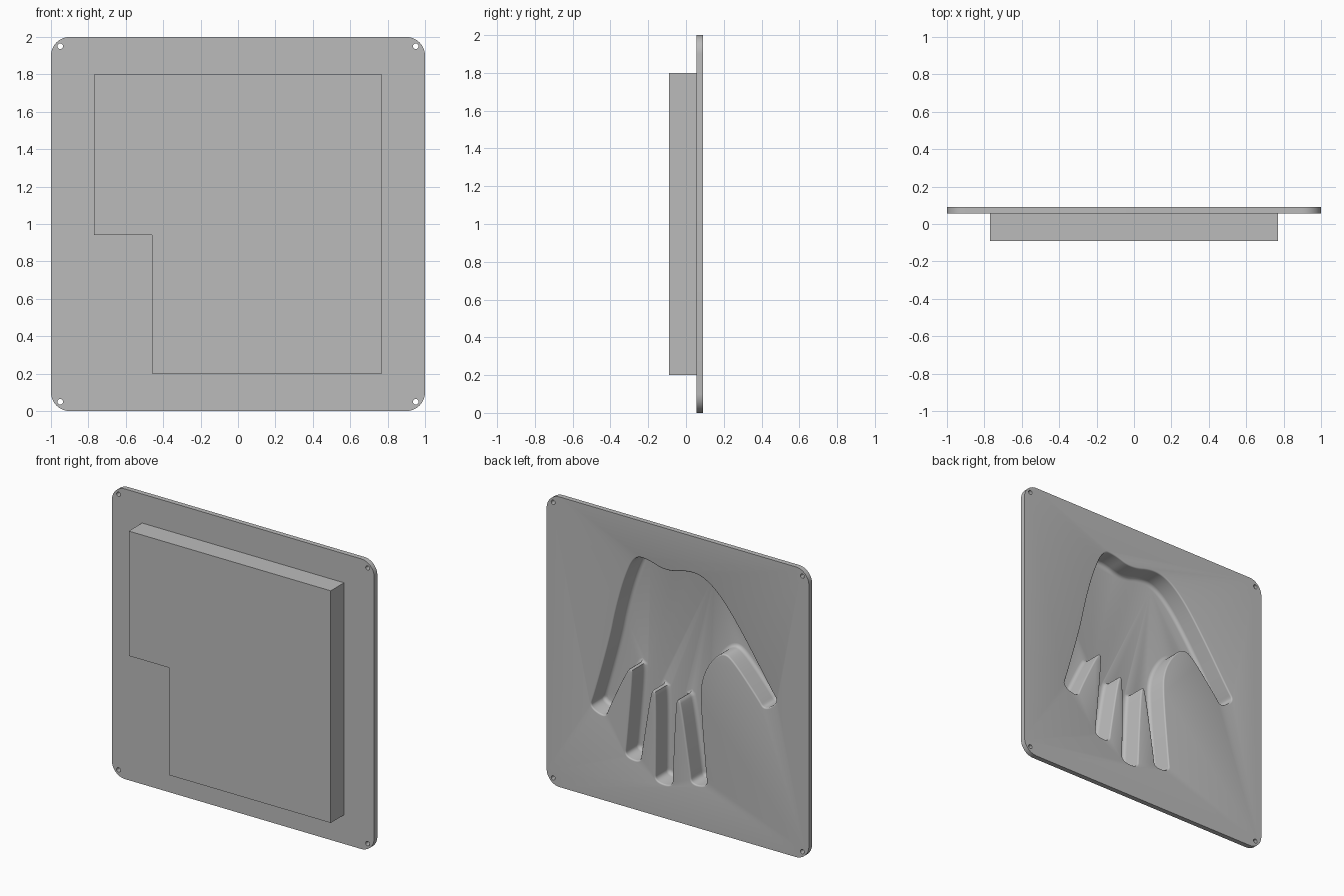
import bpy, bmesh
from math import sin, cos, pi
from mathutils import Vector

if "Cube" in bpy.data.objects:
    bpy.data.objects.remove(bpy.data.objects["Cube"])

BACK, PLATE_FRONT, BOX_FRONT = 0.09, 0.055, -0.09
DEPTH, RIM_R, FLOOR_R = 0.143, 0.01, 0.025

grey = bpy.data.materials.new("plain_grey")
grey.use_nodes = True
grey.diffuse_color = (0.5, 0.5, 0.5, 1)
grey.node_tree.nodes["Principled BSDF"].inputs["Base Color"].default_value = grey.diffuse_color


def loft(name, layers):
    """Closed solid through a list of (outline, y) layers with equal point counts."""
    bm = bmesh.new()
    rings = [[bm.verts.new((p[0], y, p[1])) for p in pts] for pts, y in layers]
    for a, b in zip(rings, rings[1:]):
        for i in range(len(a)):
            bm.faces.new((a[i - 1], a[i], b[i], b[i - 1]))
    bm.faces.new(rings[0])
    bm.faces.new(rings[-1])
    bmesh.ops.recalc_face_normals(bm, faces=bm.faces)
    mesh = bpy.data.meshes.new(name)
    bm.to_mesh(mesh)
    bm.free()
    mesh.materials.append(grey)
    ob = bpy.data.objects.new(name, mesh)
    bpy.context.collection.objects.link(ob)
    return ob


def combine(target, other, operation):
    """Apply a boolean and throw the helper away."""
    mod = target.modifiers.new("bool", 'BOOLEAN')
    mod.operation, mod.object, mod.solver = operation, other, 'EXACT'
    bpy.context.view_layer.objects.active = target
    bpy.ops.object.modifier_apply(modifier=mod.name)
    bpy.data.objects.remove(other)


def arc(cx, cz, r, start, end, n):
    return [(cx + r * cos(start + (end - start) * i / n),
             cz + r * sin(start + (end - start) * i / n)) for i in range(n + 1)]


def finger(root_a, root_b, tip, half):
    """Control points down one side of a finger, round the tip and back."""
    a, b, t = Vector(root_a), Vector(root_b), Vector(tip)
    d = (t - (a + b) / 2).normalized()
    side = Vector((-d.y, d.x)) * half
    back = t - d * 0.1
    return [a, back + side, t + side, t - side, back - side, b]


def round_corners(pts, times):
    for _ in range(times):
        out = []
        for p, q in zip(pts, pts[1:] + pts[:1]):
            out += [p.lerp(q, 0.25), p.lerp(q, 0.75)]
        pts = out
    return pts


def inset(pts, amount):
    out = []
    for i, p in enumerate(pts):
        t = (pts[(i + 1) % len(pts)] - pts[i - 1]).normalized()
        out.append(p + Vector((t.y, -t.x)) * amount)
    return out


# Back plate with rounded corners
corner = 0.1
outline = []
for k, (sx, sz) in enumerate([(1, 1), (-1, 1), (-1, -1), (1, -1)]):
    outline += arc(sx * (1 - corner), 1 + sz * (1 - corner), corner,
                   k * pi / 2, (k + 1) * pi / 2, 10)
mold = loft("hand_mold_plate", [(outline, PLATE_FRONT), (outline, BACK)])

# Notched block on the front
block = [(-0.77, 1.8), (-0.77, 0.94), (-0.46, 0.94), (-0.46, 0.2), (0.77, 0.2), (0.77, 1.8)]
combine(mold, loft("front_block", [(block, BOX_FRONT), (block, 0.07)]), 'UNION')

# Hand outline: four fingers, thumb, then wrist
hand = finger((0.53, 1.12), (0.37, 0.955), (0.615, 0.585), 0.072)
hand += finger((0.354, 0.94), (0.195, 0.855), (0.345, 0.33), 0.068)
hand += finger((0.177, 0.835), (0.008, 0.82), (0.108, 0.222), 0.074)
hand += finger((-0.01, 0.845), (-0.18, 0.86), (-0.165, 0.285), 0.07)
hand += [Vector(p) for p in [(-0.185, 1.02), (-0.25, 1.16), (-0.34, 1.25)]]
hand += finger((-0.41, 1.225), (-0.53, 1.39), (-0.72, 0.98), 0.075)
hand += [Vector(p) for p in [(-0.36, 1.62), (-0.22, 1.74), (-0.09, 1.765), (0.09, 1.71),
                             (0.24, 1.76), (0.34, 1.75), (0.42, 1.57), (0.49, 1.32)]]
hand = round_corners(hand, 3)

# Hand cavity with a soft rim and a filleted floor
steps = [i / 4 * pi / 2 for i in range(5)]
layers = [(hand, BACK + 0.03)]
layers += [(inset(hand, RIM_R * sin(t)), BACK - RIM_R * (1 - cos(t))) for t in steps]
layers += [(inset(hand, RIM_R + FLOOR_R * (1 - cos(t))),
            BACK - DEPTH + FLOOR_R * (1 - sin(t))) for t in steps]
combine(mold, loft("hand_cutter", layers), 'DIFFERENCE')

# Corner screw holes
for x in (-0.95, 0.95):
    for z in (0.05, 1.95):
        ring = arc(x, z, 0.015, 0, 2 * pi, 16)[:-1]
        combine(mold, loft("hole_cutter", [(ring, 0), (ring, 0.2)]), 'DIFFERENCE')

bpy.ops.object.select_all(action='DESELECT')
mold.select_set(True)
bpy.context.view_layer.objects.active = mold
bpy.ops.object.shade_smooth_by_angle(angle=pi / 5)
